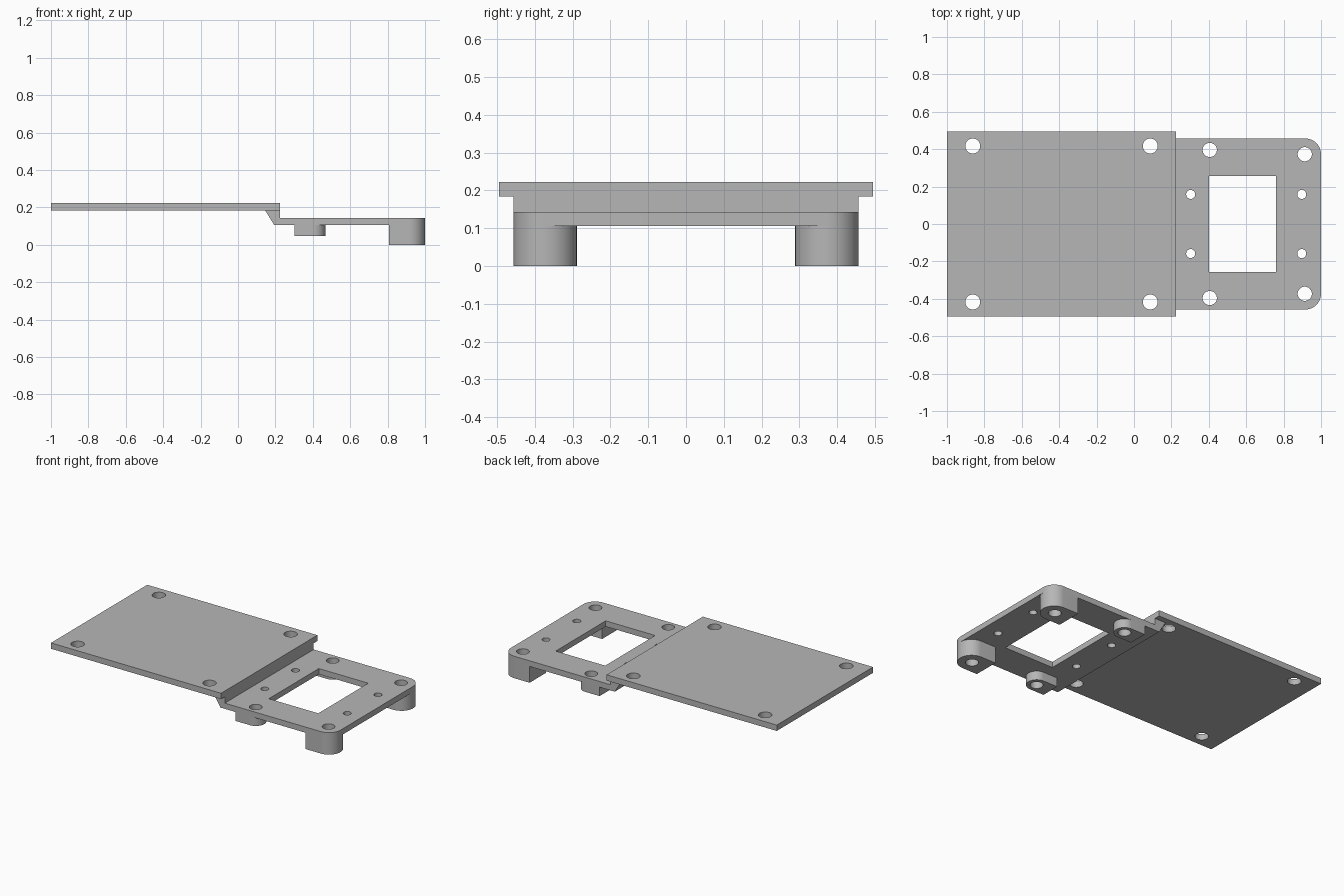
import bpy, bmesh
from math import sin, cos, pi, radians

if "Cube" in bpy.data.objects:
    bpy.data.objects.remove(bpy.data.objects["Cube"])

GREY = (0.47, 0.47, 0.47, 1)
grey = bpy.data.materials.new("light grey")
grey.use_nodes = True
grey.diffuse_color = GREY
grey.node_tree.nodes["Principled BSDF"].inputs["Base Color"].default_value = GREY

# Heights and half widths shared by the parts
TOP, TOP_UNDER = 0.222, 0.184
LOW, LOW_UNDER = 0.143, 0.106
STEP_X, HALF = 0.225, 0.457


def arc(cx, cy, r, start, end, steps):
    angles = [radians(start + (end - start) * i / steps) for i in range(steps + 1)]
    return [(cx + r * cos(a), cy + r * sin(a)) for a in angles]


def add_prism(bm, outline, low, high, to_3d=lambda u, v, w: (u, v, w)):
    """Extrude a flat outline between two depths."""
    a = [bm.verts.new(to_3d(u, v, low)) for u, v in outline]
    b = [bm.verts.new(to_3d(u, v, high)) for u, v in outline]
    bm.faces.new(a[::-1])
    bm.faces.new(b)
    for i in range(len(a)):
        j = (i + 1) % len(a)
        bm.faces.new((a[i], a[j], b[j], b[i]))


def finish(name, bm):
    bmesh.ops.recalc_face_normals(bm, faces=bm.faces)
    mesh = bpy.data.meshes.new(name)
    bm.to_mesh(mesh)
    bm.free()
    mesh.materials.append(grey)
    obj = bpy.data.objects.new(name, mesh)
    bpy.context.collection.objects.link(obj)
    return obj


def prism(name, outline, low, high, **kw):
    bm = bmesh.new()
    add_prism(bm, outline, low, high, **kw)
    return finish(name, bm)


def box(x0, x1, half):
    return [(x0, -half), (x1, -half), (x1, half), (x0, half)]


# Cutter for all screw holes and the window
bm = bmesh.new()
holes = [(-0.862, 0.417, 0.04), (0.087, 0.417, 0.04), (0.405, 0.396, 0.038),
         (0.913, 0.373, 0.038), (0.303, 0.158, 0.024), (0.897, 0.158, 0.024)]
for x, y, r in holes:
    for side in (-1, 1):
        add_prism(bm, arc(x, side * y, r, 0, 360, 40)[:-1], -0.1, 0.4)
add_prism(bm, box(0.402, 0.758, 0.257), -0.1, 0.4)
cutter = finish("hole_cutter", bm)

# Raised plate
parts = [prism("upper_plate", box(-1, STEP_X, 0.495), TOP_UNDER, TOP)]

# Sloped step between the two levels
step = [(0.145, TOP_UNDER), (0.193, LOW_UNDER), (STEP_X, LOW_UNDER), (STEP_X, TOP_UNDER)]
prism("step", step, -HALF, HALF, to_3d=lambda u, v, w: (u, w, v))

# Lower frame with two rounded corners
R = 0.084
frame = [(STEP_X, -HALF)] + arc(1 - R, R - HALF, R, -90, 0, 12)
frame += arc(1 - R, HALF - R, R, 0, 90, 12) + [(STEP_X, HALF)]
parts.append(prism("lower_frame", frame, LOW_UNDER, LOW))

# Standoffs: flat on one side, half round on the other
for kind, x0, cx, r, bottom in (("tall", 0.806, 1 - R, R, 0), ("short", 0.302, 0.405, 0.062, 0.048)):
    for side, label in ((1, "back"), (-1, "front")):
        cy = side * (HALF - r)
        outline = [(x0, cy - r)] + arc(cx, cy, r, -90, 90, 24) + [(x0, cy + r)]
        parts.append(prism(f"{kind}_standoff_{label}", outline, bottom, LOW_UNDER))

# Drill the parts and smooth the round walls
for obj in parts:
    mod = obj.modifiers.new("holes", "BOOLEAN")
    mod.operation = "DIFFERENCE"
    mod.solver = "EXACT"
    mod.object = cutter
    bpy.ops.object.select_all(action="DESELECT")
    obj.select_set(True)
    bpy.context.view_layer.objects.active = obj
    bpy.ops.object.modifier_apply(modifier=mod.name)
    bpy.ops.object.shade_smooth_by_angle(angle=radians(30))

bpy.data.objects.remove(cutter)
